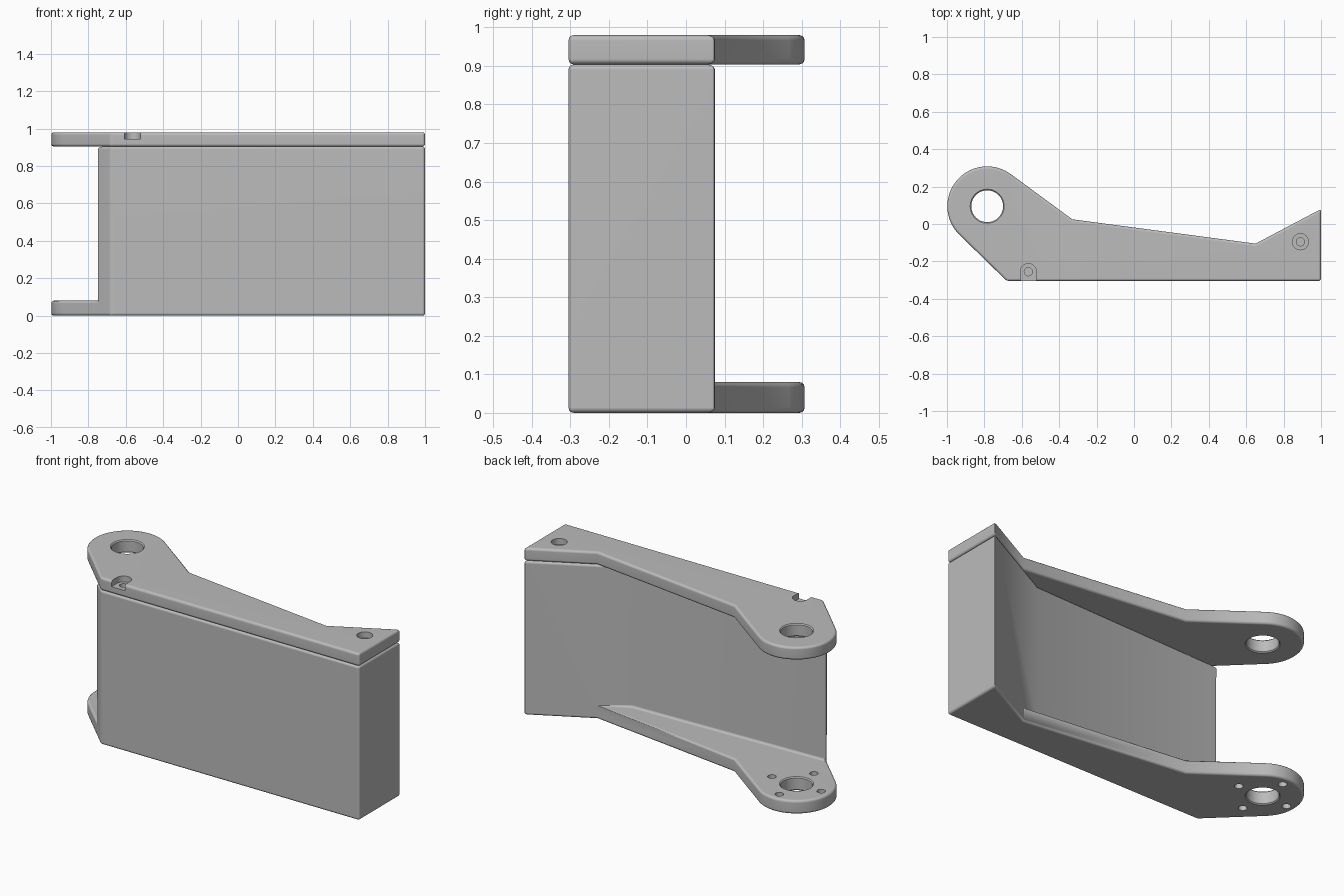
import bpy, bmesh
from math import sin, cos, pi, atan2, acos, hypot, radians
from mathutils import Vector

if "Cube" in bpy.data.objects:
    bpy.data.objects.remove(bpy.data.objects["Cube"], do_unlink=True)

grey = bpy.data.materials.new("light grey")
grey.use_nodes = True
grey.diffuse_color = (0.5, 0.5, 0.5, 1)
grey.node_tree.nodes["Principled BSDF"].inputs["Base Color"].default_value = (0.5, 0.5, 0.5, 1)

# Shared dimensions
EYE, EYE_R = Vector((-0.785, 0.095)), 0.213
LEDGE, BODY_TOP, TOP = 0.08, 0.904, 0.98
BEVEL = 0.014
waist = (-0.33, 0.025)       # where the arm meets the long edge
heel = (0.65, -0.105)        # start of the end block
tail_back, tail_front = (1.0, 0.08), (1.0, -0.305)
front_corner = (-0.68, -0.305)
wall_inner = (0.485, -0.193)


def tangent_angle(point, side):
    d = Vector(point) - EYE
    return atan2(d.y, d.x) + side * acos(EYE_R / d.length)


# Rounded end of the arm, running from the upper tangent to the lower one
a0 = tangent_angle(waist, 1)
a1 = tangent_angle(front_corner, -1) + 2 * pi
STEPS = 40
arc = [(EYE.x + EYE_R * cos(a0 + (a1 - a0) * i / STEPS),
        EYE.y + EYE_R * sin(a0 + (a1 - a0) * i / STEPS)) for i in range(STEPS + 1)]
wall_end = tuple(Vector(front_corner).lerp(Vector(arc[-1]), 0.295))


def make_object(name, bm):
    bmesh.ops.remove_doubles(bm, verts=bm.verts, dist=1e-5)
    bmesh.ops.recalc_face_normals(bm, faces=bm.faces)
    mesh = bpy.data.meshes.new(name)
    bm.to_mesh(mesh)
    bm.free()
    ob = bpy.data.objects.new(name, mesh)
    bpy.context.collection.objects.link(ob)
    mesh.materials.append(grey)
    return ob


def add_face(bm, points):
    bm.faces.new([bm.verts.new(p) for p in points])


def at(points, z):
    return [(x, y, z) for x, y in points]


def lathe_cutter(x, y, profile, n=32):
    """Closed solid of revolution from (radius, height) pairs."""
    bm = bmesh.new()
    rings = [[bm.verts.new((x + r * cos(2 * pi * i / n), y + r * sin(2 * pi * i / n), z))
              for i in range(n)] for r, z in profile]
    for lo, hi in zip(rings, rings[1:]):
        for i in range(n):
            j = (i + 1) % n
            bm.faces.new((lo[i], lo[j], hi[j], hi[i]))
    bm.faces.new(rings[0])
    bm.faces.new(rings[-1])
    return make_object("hole_cutter", bm)


def bore(x, y, r, z0, z1, c):
    """Through hole with chamfered rims."""
    return lathe_cutter(x, y, [(r + 2 * c, z0 - c), (r, z0 + c), (r, z1 - c), (r + 2 * c, z1 + c)], 48)


def finish(ob, cutters):
    """Round the edges, cut the holes and shade."""
    bev = ob.modifiers.new("rounded_edges", "BEVEL")
    bev.width, bev.segments = BEVEL, 3
    bev.limit_method, bev.angle_limit = "ANGLE", radians(40)
    bev.use_clamp_overlap = False
    for c in cutters:
        m = ob.modifiers.new("hole", "BOOLEAN")
        m.object, m.operation, m.solver = c, "DIFFERENCE", "EXACT"
        c.hide_render = True
    bpy.ops.object.select_all(action="DESELECT")
    ob.select_set(True)
    bpy.context.view_layer.objects.active = ob
    bpy.ops.object.convert(target="MESH")
    bpy.ops.object.shade_smooth_by_angle(angle=radians(35))
    wn = ob.modifiers.new("flat_faces", "WEIGHTED_NORMAL")
    wn.keep_sharp = True


# Lower body: base arm, front wall and solid end block in one piece
bm = bmesh.new()
base = [front_corner, tail_front, tail_back, heel, waist] + arc
add_face(bm, at(base, 0))
add_face(bm, at([wall_inner, heel, waist] + arc + [wall_end], LEDGE))
add_face(bm, at([front_corner, tail_front, tail_back, wall_inner, wall_end], BODY_TOP))
rim = [heel, waist] + arc
for p, q in zip(rim, rim[1:]):
    add_face(bm, at([p, q], 0) + at([q, p], LEDGE))
for p, q in ((front_corner, tail_front), (tail_front, tail_back)):
    add_face(bm, at([p, q], 0) + at([q, p], BODY_TOP))
add_face(bm, at([wall_inner, wall_end], LEDGE) + at([wall_end, wall_inner], BODY_TOP))
add_face(bm, at([wall_inner, heel], LEDGE) + at([heel, tail_back], 0)
         + at([tail_back, wall_inner], BODY_TOP))
add_face(bm, at([front_corner, arc[-1]], 0) + at([arc[-1], wall_end], LEDGE)
         + at([wall_end, front_corner], BODY_TOP))
body = make_object("lower_body", bm)

# Top plate with the same outline
bm = bmesh.new()
add_face(bm, at(base, BODY_TOP))
add_face(bm, at(base, TOP))
for p, q in zip(base, base[1:] + base[:1]):
    add_face(bm, at([p, q], BODY_TOP) + at([q, p], TOP))
plate = make_object("top_plate", bm)

# Pivot bores, base bolt holes and counterbored screw holes
SCREWS = ((-0.565, -0.255), (0.89, -0.095))
SEAT = 0.945
body_cuts = [bore(*EYE, 0.085, 0, LEDGE, 0.006)]
for dx, dy in ((1, 0), (0, 1), (-1, 0), (0, -1)):
    body_cuts.append(lathe_cutter(EYE.x + 0.16 * dx, EYE.y + 0.16 * dy,
                                  [(0.023, -0.05), (0.023, 0.15)]))
plate_cuts = [bore(*EYE, 0.085, BODY_TOP, TOP, 0.006)]
for x, y in SCREWS:
    plate_cuts.append(lathe_cutter(x, y, [(0.022, 0.85), (0.022, SEAT), (0.043, SEAT), (0.043, 1.05)]))
    body_cuts.append(lathe_cutter(x, y, [(0.022, 0.78), (0.022, 1.0)]))

# Slot opening the first screw seat to the front
bm = bmesh.new()
bmesh.ops.create_cube(bm, size=1)
bmesh.ops.scale(bm, vec=(0.086, 0.1, 0.1), verts=bm.verts)
bmesh.ops.translate(bm, vec=(SCREWS[0][0], SCREWS[0][1] - 0.05, SEAT + 0.05), verts=bm.verts)
plate_cuts.append(make_object("slot_cutter", bm))

finish(body, body_cuts)
finish(plate, plate_cuts)
for c in body_cuts + plate_cuts:
    bpy.data.objects.remove(c, do_unlink=True)
